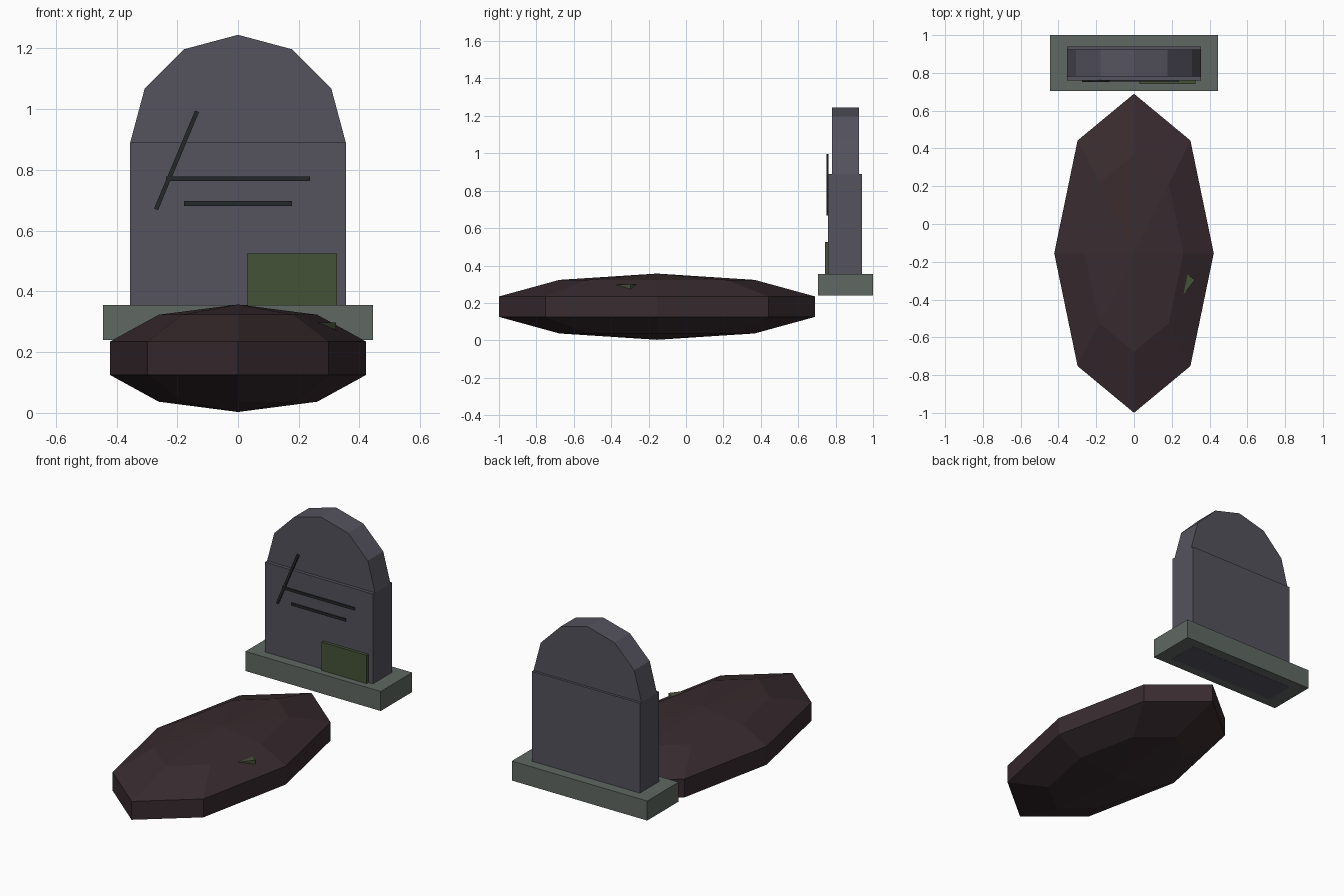
import bpy, math

if "Cube" in bpy.data.objects:
    bpy.data.objects.remove(bpy.data.objects["Cube"])


def material(name, rgb):
    m = bpy.data.materials.new(name)
    m.diffuse_color = (*rgb, 1)
    m.use_nodes = True
    m.node_tree.nodes["Principled BSDF"].inputs["Base Color"].default_value = m.diffuse_color
    return m


STONE = material("stone", (0.09, 0.085, 0.11))
PLINTH = material("plinth_stone", (0.115, 0.14, 0.125))
EARTH = material("earth", (0.04, 0.024, 0.028))
MOSS = material("moss", (0.06, 0.085, 0.04))
DARK = material("engraving", (0.018, 0.021, 0.022))


def finish(name, mat):
    ob = bpy.context.object
    ob.name = name
    ob.data.materials.append(mat)
    return ob


def box(name, lo, hi, mat, rot=(0, 0, 0)):
    centre = [(a + b) / 2 for a, b in zip(lo, hi)]
    bpy.ops.mesh.primitive_cube_add(size=1, location=centre, rotation=rot)
    ob = finish(name, mat)
    ob.scale = [b - a for a, b in zip(lo, hi)]
    return ob


# grave mound: flattened low-poly sphere
bpy.ops.mesh.primitive_uv_sphere_add(segments=8, ring_count=5, radius=1,
                                     location=(0, -0.155, 0.18))
finish("grave_mound", EARTH).scale = (0.444, 0.888, 0.177)

# plinth and headstone slab, the slab reaching down through the plinth
box("plinth", (-0.445, 0.705, 0.24), (0.445, 1.0, 0.356), PLINTH)
box("headstone_slab", (-0.355, 0.76, 0.239), (0.355, 0.94, 0.89), STONE)

# rounded top: twelve-sided disc half sunk in the slab
bpy.ops.mesh.primitive_cylinder_add(vertices=12, radius=0.355, depth=0.145,
                                    location=(0, 0.8525, 0.89),
                                    rotation=(math.pi / 2, 0, 0))
finish("headstone_top", STONE)

# engraved lines
for i, (half, z) in enumerate(((0.237, 0.771), (0.178, 0.689))):
    box(f"engraved_line_{i + 1}", (-half, 0.754, z - 0.008),
        (half, 0.766, z + 0.008), DARK)

# diagonal crack
x0, z0, x1, z1 = -0.27, 0.67, -0.135, 0.993
cx, cz, half = (x0 + x1) / 2, (z0 + z1) / 2, math.hypot(x1 - x0, z1 - z0) / 2
box("crack", (cx - 0.007, 0.751, cz - half), (cx + 0.007, 0.762, cz + half),
    DARK, (0, math.atan2(x1 - x0, z1 - z0), 0))

# moss on the headstone, and a moss slab with one corner poking from the mound
box("headstone_moss", (0.03, 0.742, 0.35), (0.326, 0.765, 0.525), MOSS)
box("mound_moss", (0.13, -0.39, 0.262), (0.29, -0.23, 0.298), MOSS,
    (0, 0, math.radians(-38)))
